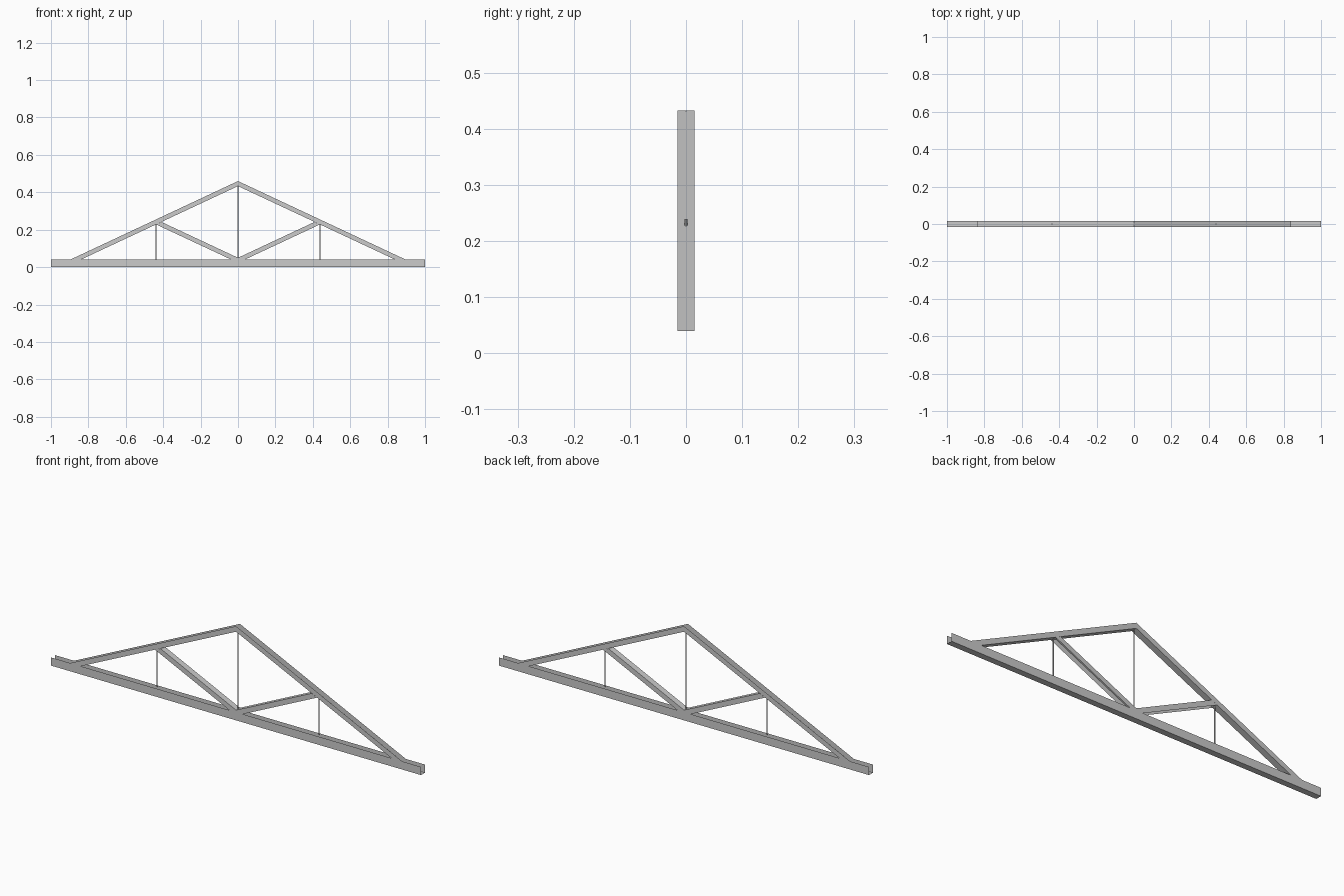
import bpy, bmesh

if "Cube" in bpy.data.objects:
    bpy.data.objects.remove(bpy.data.objects["Cube"])

W = 0.015        # half width of the channels
SLOPE = 0.468    # pitch of rafters and braces


def channel(name, outline, web):
    """Thin open channel: two side walls with the (x, z) outline, joined by one web edge."""
    bm = bmesh.new()
    front = [bm.verts.new((x, -W, z)) for x, z in outline]
    back = [bm.verts.new((x, W, z)) for x, z in outline]
    bm.faces.new(front)
    bm.faces.new(back[::-1])
    a, b = web
    bm.faces.new((front[b], front[a], back[a], back[b]))
    bm.normal_update()
    me = bpy.data.meshes.new(name)
    bm.to_mesh(me)
    bm.free()
    ob = bpy.data.objects.new(name, me)
    bpy.context.collection.objects.link(ob)
    return ob


def rod(name, x, z0, z1):
    bpy.ops.mesh.primitive_cylinder_add(vertices=8, radius=0.0028, depth=z1 - z0,
                                        location=(x, 0, (z0 + z1) / 2))
    ob = bpy.context.object
    ob.name = name
    bpy.ops.object.shade_smooth_by_angle()


def mirrored(outline, web, side):
    """Flip an outline to the left side, keeping its winding."""
    if side > 0:
        return outline, web
    n = len(outline) - 1
    return [(-x, z) for x, z in reversed(outline)], (n - web[1], n - web[0])


# Bottom chord: channel open at the top and ends
channel("bottom_chord", [(-1, 0), (1, 0), (1, 0.04), (-1, 0.04)], (0, 1))

# Rafter: web on the underside, open upward
rafter = [(0, 0.433), (0.84, 0.04), (0.897, 0.04), (0, 0.46)]
# Brace: web on the upper side, open downward
brace = [(0, 0.04), (0.036, 0.04), (0.438, 0.228), (0.409, 0.05 + SLOPE * 0.409), (0, 0.05)]

for side, label in ((-1, "left"), (1, "right")):
    channel(label + "_rafter", *mirrored(rafter, (0, 1), side))
    channel(label + "_brace", *mirrored(brace, (3, 4), side))
    rod(label + "_hanger_rod", side * 0.438, 0.04, 0.239)

# Centre rod under the ridge
rod("king_rod", 0, 0.04, 0.433)
